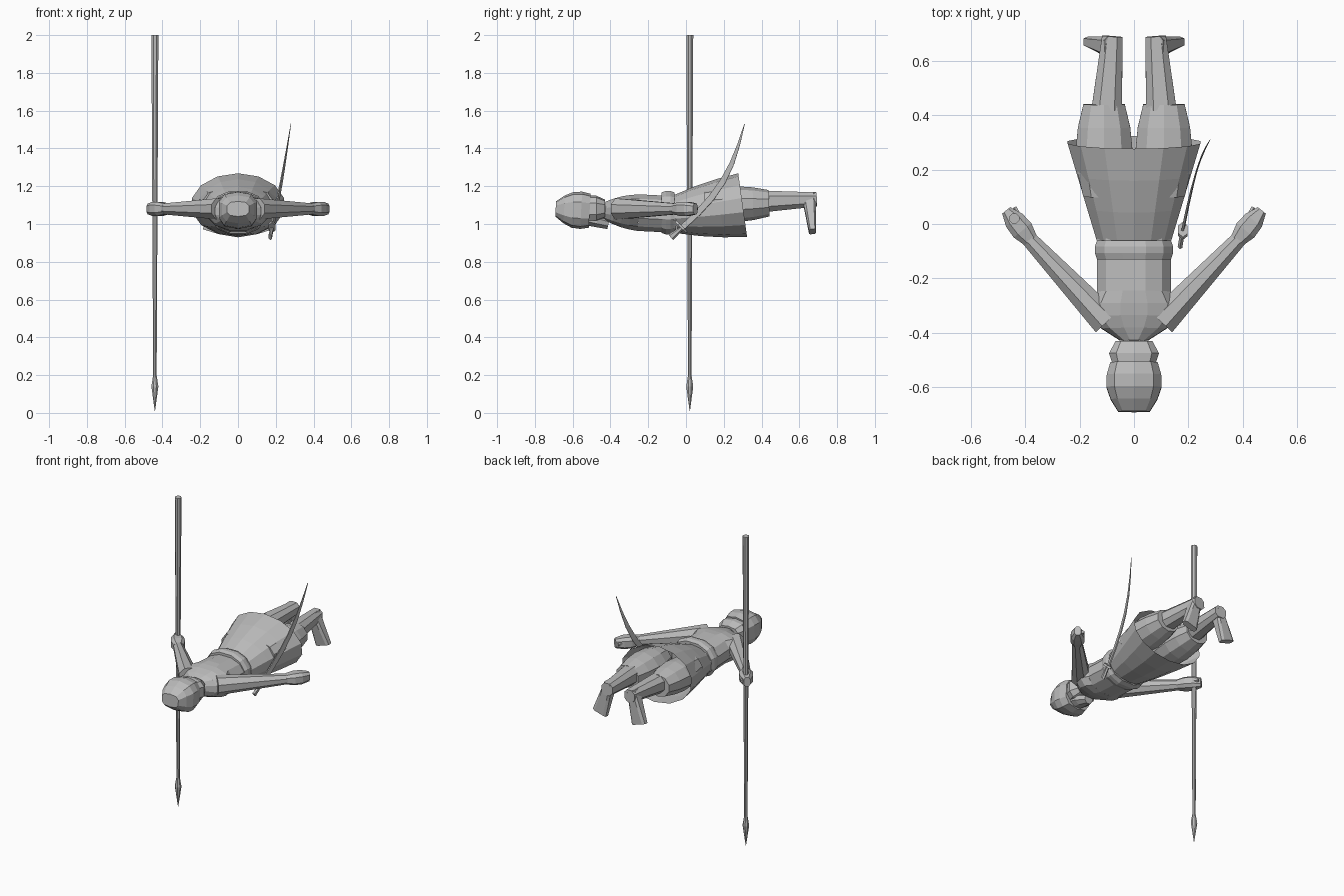
import bpy, bmesh, math
from mathutils import Vector

cube = bpy.data.objects.get("Cube")
if cube:
    bpy.data.objects.remove(cube)

shade = .5
grey = bpy.data.materials.new("plain grey")
grey.use_nodes = True
grey.diffuse_color = (shade, shade, shade, 1)
grey.node_tree.nodes["Principled BSDF"].inputs["Base Color"].default_value = grey.diffuse_color


def swell(start, end, bulge=0):
    """Half size along a part: an even taper plus a bulge in the middle."""
    return lambda t: start + (end - start) * t + bulge * math.sin(math.pi * t)


def sweep(name, start, end, width, depth, steps=4, sides=10, boxy=1,
          bend=(0, 0, 0), open_end=False, mirrored=False):
    """Skin cross-sections placed square to the line from start to end."""
    start, end, bend = Vector(start), Vector(end), Vector(bend)
    along = (end - start).normalized()
    upright = abs(along.z) > .9
    across = along.cross(Vector((0, 1, 0) if upright else (0, 0, 1))).normalized()
    up = across.cross(along)

    bm = bmesh.new()
    loops = []
    for i in range(steps + 1):
        t = i / steps
        centre = start.lerp(end, t) + bend * math.sin(math.pi * t)
        loop = []
        for k in range(sides):
            angle = math.tau * (k + .5) / sides
            c, s = math.cos(angle), math.sin(angle)
            c = math.copysign(abs(c) ** boxy, c)
            s = math.copysign(abs(s) ** boxy, s)
            loop.append(bm.verts.new(centre + across * c * width(t) + up * s * depth(t)))
        loops.append(loop)
    for near, far in zip(loops, loops[1:]):
        for k in range(sides):
            n = (k + 1) % sides
            bm.faces.new((near[k], near[n], far[n], far[k]))
    bm.faces.new(loops[0])
    if not open_end:
        bm.faces.new(loops[-1])
    bmesh.ops.recalc_face_normals(bm, faces=bm.faces)

    mesh = bpy.data.meshes.new(name)
    bm.to_mesh(mesh)
    bm.free()
    mesh.materials.append(grey)
    part = bpy.data.objects.new(name, mesh)
    bpy.context.collection.objects.link(part)
    if mirrored:
        part.modifiers.new("Mirror", 'MIRROR')


# Head, neck and beard
sweep("head", start=(0, -.69, 1.08), end=(0, -.51, 1.07),
      width=swell(.06, .09, .03), depth=swell(.04, .09, .03), boxy=.7)
sweep("neck_guard", start=(0, -.52, 1.08), end=(0, -.43, 1.08),
      width=swell(.08, .07, .02), depth=swell(.07, .05, .01), steps=2, boxy=.7)
sweep("neck", start=(0, -.5, 1.07), end=(0, -.4, 1.07),
      width=swell(.05, .06), depth=swell(.05, .05), steps=1, sides=8)
sweep("beard", start=(0, -.53, 1.03), end=(0, -.41, 1),
      width=swell(.06, .03, .01), depth=swell(.04, .03), steps=2, sides=8)

# Torso, belt and open flared skirt
sweep("chest", start=(0, -.43, 1.07), end=(0, -.25, 1.06),
      width=swell(.05, .14, .07), depth=swell(.05, .1, .01), sides=12, boxy=.9)
sweep("waist", start=(0, -.25, 1.06), end=(0, -.05, 1.05),
      width=swell(.14, .14), depth=swell(.1, .1), steps=2, sides=12, boxy=.9)
sweep("belt", start=(0, -.13, 1.06), end=(0, -.06, 1.06),
      width=swell(.14, .14, .01), depth=swell(.11, .11, .01), steps=3, sides=12, boxy=.9)
sweep("skirt", start=(0, -.06, 1.05), end=(0, .3, 1.1),
      width=swell(.14, .25), depth=swell(.1, .17, .01), steps=3, sides=14, open_end=True)

# Arms and hands
sweep("arm", start=(.1, -.36, 1.08), end=(.4, -.04, 1.08),
      width=swell(.06, .03), depth=swell(.06, .03), sides=8, mirrored=True)
sweep("palm", start=(.38, -.06, 1.08), end=(.47, .05, 1.08),
      width=swell(.03, .02, .02), depth=swell(.03, .03, .01), steps=3, sides=8,
      boxy=.7, mirrored=True)
sweep("thumb", start=(.4, -.01, 1.09), end=(.44, .06, 1.08),
      width=swell(.01, .01), depth=swell(.01, .01), steps=1, sides=6, mirrored=True)

# Puffed breeches, shins and feet
sweep("breeches", start=(.11, .1, 1.1), end=(.11, .44, 1.11),
      width=swell(.08, .08, .03), depth=swell(.08, .07, .02), mirrored=True)
sweep("shin", start=(.1, .42, 1.12), end=(.08, .69, 1.13),
      width=swell(.06, .04), depth=swell(.06, .04), steps=3, sides=8, boxy=.8, mirrored=True)
sweep("foot", start=(.08, .65, 1.16), end=(.14, .67, .96),
      width=swell(.03, .05), depth=swell(.04, .02), steps=2, sides=8, boxy=.5, mirrored=True)

# Spear held upright, point down, in the right hand
grip = Vector((-.44, .02, 0))
for name, low, high, thin, thick in (("spear_shaft", .2, 2, .01, .02),
                                     ("spear_point", .01, .14, .001, .02),
                                     ("spear_socket", .14, .2, .02, .01)):
    sweep(name, start=grip + Vector((0, 0, low)), end=grip + Vector((0, 0, high)),
          width=swell(thin, thick), depth=swell(thin, thick), steps=1, sides=8)

# Curved sword at the left hip
sweep("sword_blade", start=(.18, -.02, .98), end=(.28, .31, 1.53),
      width=swell(.006, .001), depth=swell(.02, .002, .01), steps=6, sides=4,
      boxy=.8, bend=(0, .05, -.03))
sweep("sword_grip", start=(.17, -.08, .93), end=(.18, -.02, .98),
      width=swell(.01, .01), depth=swell(.02, .01), steps=1, sides=6)
sweep("sword_guard", start=(.18, -.03, .98), end=(.18, -.02, .99),
      width=swell(.02, .02), depth=swell(.04, .04), steps=1, sides=6)
